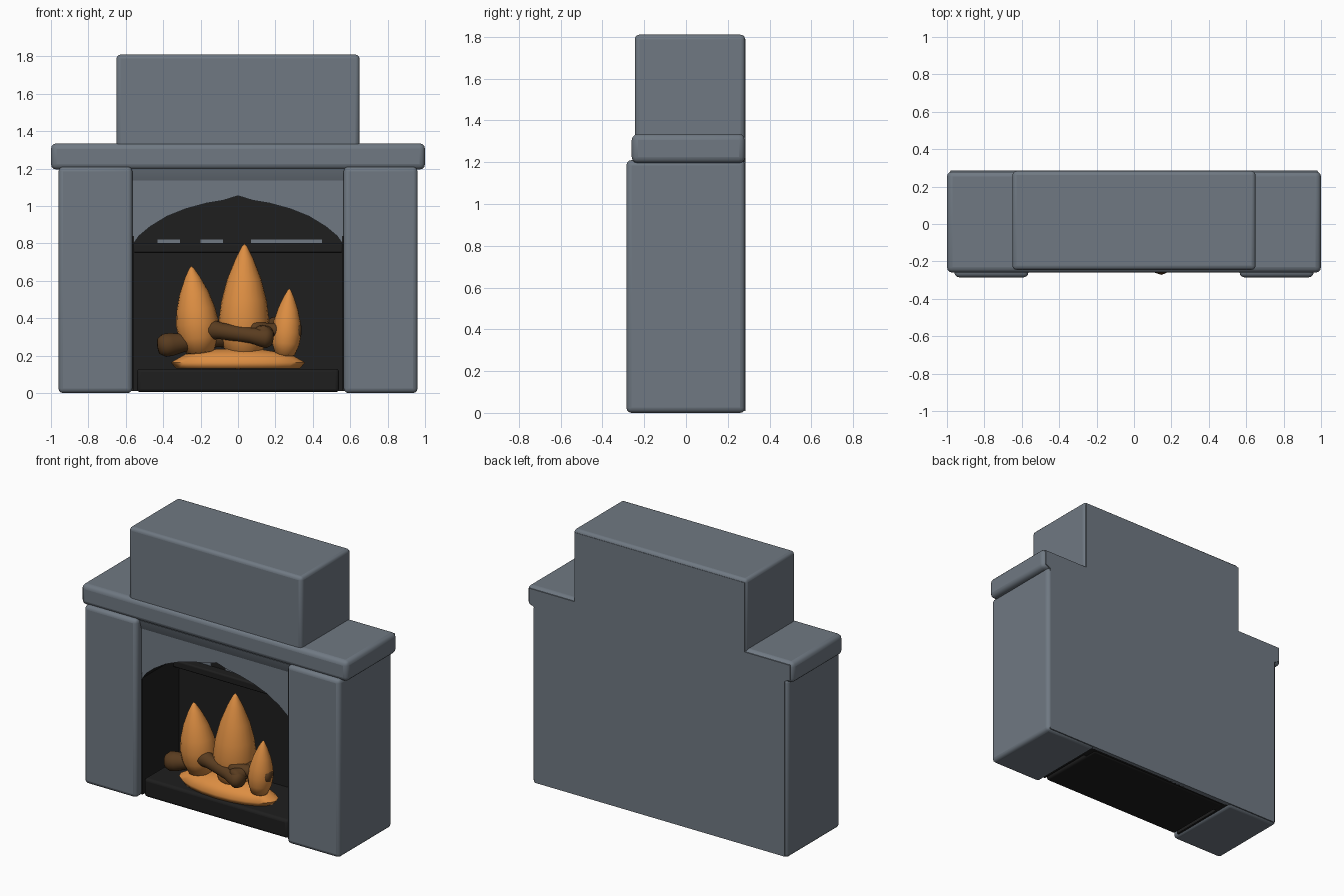
import bpy
import bmesh
import math
from mathutils import Vector

cube = bpy.data.objects.get("Cube")
if cube:
    bpy.data.objects.remove(cube, do_unlink=True)


def material(name, rgb):
    m = bpy.data.materials.new(name)
    m.use_nodes = True
    m.diffuse_color = (*rgb, 1)
    bsdf = m.node_tree.nodes["Principled BSDF"]
    bsdf.inputs["Base Color"].default_value = (*rgb, 1)
    bsdf.inputs["Roughness"].default_value = 0.8
    return m


STONE = material("grey stone", (0.16, 0.19, 0.225))
SOOT = material("soot black", (0.013, 0.013, 0.013))
FLAME = material("flame orange", (0.72, 0.27, 0.055))
WOOD = material("log brown", (0.10, 0.045, 0.014))


def finish(bm, name, mats, bevel=0.0, angle=40):
    bmesh.ops.recalc_face_normals(bm, faces=bm.faces)
    mesh = bpy.data.meshes.new(name)
    bm.to_mesh(mesh)
    bm.free()
    for m in mats:
        mesh.materials.append(m)
    ob = bpy.data.objects.new(name, mesh)
    bpy.context.collection.objects.link(ob)
    if bevel:
        mod = ob.modifiers.new("Bevel", "BEVEL")
        mod.width = bevel
        mod.segments = 3
        mod.limit_method = "ANGLE"
    bpy.ops.object.select_all(action="DESELECT")
    ob.select_set(True)
    bpy.context.view_layer.objects.active = ob
    bpy.ops.object.shade_smooth_by_angle(angle=math.radians(angle))
    return ob


def block(name, x, y, z, mat, bevel=0.0):
    """Box between low and high limits on each axis."""
    bm = bmesh.new()
    bmesh.ops.create_cube(bm, size=1)
    for v in bm.verts:
        v.co = [lim[0] if c < 0 else lim[1] for c, lim in zip(v.co, (x, y, z))]
    return finish(bm, name, [mat], bevel)


def slab(name, outline, y, mats, bevel=0.0, rule=None):
    """Extrude an (x, z) outline along y."""
    bm = bmesh.new()
    face = bm.faces.new([bm.verts.new((px, y[0], pz)) for px, pz in outline])
    new = bmesh.ops.extrude_face_region(bm, geom=[face])["geom"]
    bmesh.ops.translate(bm, vec=(0, y[1] - y[0], 0),
                        verts=[g for g in new if isinstance(g, bmesh.types.BMVert)])
    bmesh.ops.recalc_face_normals(bm, faces=bm.faces)
    if rule:
        for f in bm.faces:
            f.material_index = rule(f)
    return finish(bm, name, mats, bevel)


def turned(name, start, end, profile, mat, flat=1.0):
    """Lathe (radius, fraction along axis) from start to end."""
    start, end = Vector(start), Vector(end)
    axis = end - start
    turn = Vector((0, 0, 1)).rotation_difference(axis)
    bm = bmesh.new()
    verts = [bm.verts.new((r, 0, t * axis.length)) for r, t in profile]
    edges = [bm.edges.new(pair) for pair in zip(verts, verts[1:])]
    bmesh.ops.spin(bm, geom=verts + edges, cent=(0, 0, 0), axis=(0, 0, 1),
                   angle=math.tau, steps=20)
    bmesh.ops.remove_doubles(bm, verts=bm.verts, dist=0.0005)
    for v in bm.verts:
        v.co.y *= flat
        v.co = start + turn @ v.co
    return finish(bm, name, [mat], angle=70)


# Stone surround
for side, s in (("left", 1), ("right", -1)):
    block(side + "_pillar", sorted((s * 0.565, s * 0.96)), (-0.285, 0.283), (0, 1.21),
          STONE, 0.025)
    block(side + "_firebox_lining", sorted((s * 0.556, s * 0.57)), (-0.23, 0.26),
          (0.01, 0.84), SOOT)

block("mantel", (-1, 1), (-0.26, 0.283), (1.195, 1.335), STONE, 0.03)
block("chimney_breast", (-0.65, 0.65), (-0.245, 0.283), (1.3, 1.81), STONE, 0.022)

back = [(0.94, 0.01), (0.94, 1.2), (0.98, 1.22), (0.98, 1.32), (0.64, 1.32), (0.64, 1.79)]
slab("back_wall", back + [(-x, z) for x, z in reversed(back)], (0.255, 0.285), [STONE])

# Arched lintel, sooty on the underside
half = [(0.565, 0.79), (0.53, 0.84), (0.47, 0.89), (0.38, 0.945), (0.28, 0.985),
        (0.17, 1.015), (0.08, 1.03)]
arch = half + [(0, 1.055)] + [(-x, z) for x, z in reversed(half)]
slab("arched_lintel", [(0.6, 0.79)] + arch + [(-0.6, 0.79), (-0.6, 1.22), (0.6, 1.22)],
     (-0.23, 0.27), [STONE, SOOT],
     rule=lambda f: int(f.normal.z < -0.1))

# Cove moulding where the lintel meets the mantel
bm = bmesh.new()
for x in (-0.57, 0.57):
    bm.faces.new([bm.verts.new((x, y, z)) for y, z in
                  ((-0.22, 1.12), (-0.232, 1.14), (-0.25, 1.2), (-0.2, 1.2))])
bmesh.ops.bridge_loops(bm, edges=bm.edges[:])
finish(bm, "mantel_moulding", [STONE])

# Firebox
block("firebox_back", (-0.56, 0.56), (0.16, 0.262), (0.01, 1.06), SOOT)
block("smoke_shelf", (-0.56, 0.56), (0.1, 0.2), (0.75, 0.8), SOOT, 0.01)
for name, x in (("left_shelf_trim", (0.07, 0.45)), ("centre_shelf_trim", (-0.2, -0.08)),
                ("right_shelf_trim", (-0.43, -0.31))):
    block(name, x, (0.154, 0.161), (0.802, 0.82), STONE)
block("hearth", (-0.54, 0.54), (-0.24, 0.25), (0.005, 0.13), SOOT, 0.018)

# Fire
turned("ember_bed", (0, -0.1, 0.13), (0, -0.1, 0.24),
       [(0, 0), (0.33, 0.02), (0.36, 0.3), (0.28, 0.72), (0.12, 0.95), (0, 1)], FLAME, 0.4)

TEARDROP = [(0, 0), (0.65, 0.04), (0.92, 0.2), (1, 0.36), (0.9, 0.52), (0.68, 0.7),
            (0.36, 0.87), (0.12, 0.97), (0, 1)]
for name, base, tip, radius in (
        ("centre_flame", (0.03, -0.08, 0.16), (0.035, -0.08, 0.8), 0.135),
        ("right_flame", (-0.2, -0.11, 0.2), (-0.25, -0.12, 0.68), 0.115),
        ("left_flame", (0.25, -0.13, 0.19), (0.275, -0.12, 0.56), 0.08)):
    turned(name, base, tip, [(r * radius, t) for r, t in TEARDROP], FLAME)

LOG = [(0, 0), (0.7, 0.02), (1, 0.08), (1, 0.16), (0.8, 0.3), (0.75, 0.7), (0.95, 0.85),
       (1, 0.92), (0.7, 0.98), (0, 1)]
for name, start, end, radius in (
        ("long_log", (-0.43, -0.17, 0.25), (0.02, -0.05, 0.31), 0.062),
        ("front_log", (-0.21, -0.14, 0.35), (0.19, -0.225, 0.29), 0.055),
        ("cross_log", (0.12, -0.24, 0.3), (0.21, -0.02, 0.36), 0.055),
        ("short_log", (0.05, -0.17, 0.34), (0.34, -0.12, 0.33), 0.05)):
    turned(name, start, end, [(r * radius, t) for r, t in LOG], WOOD)
